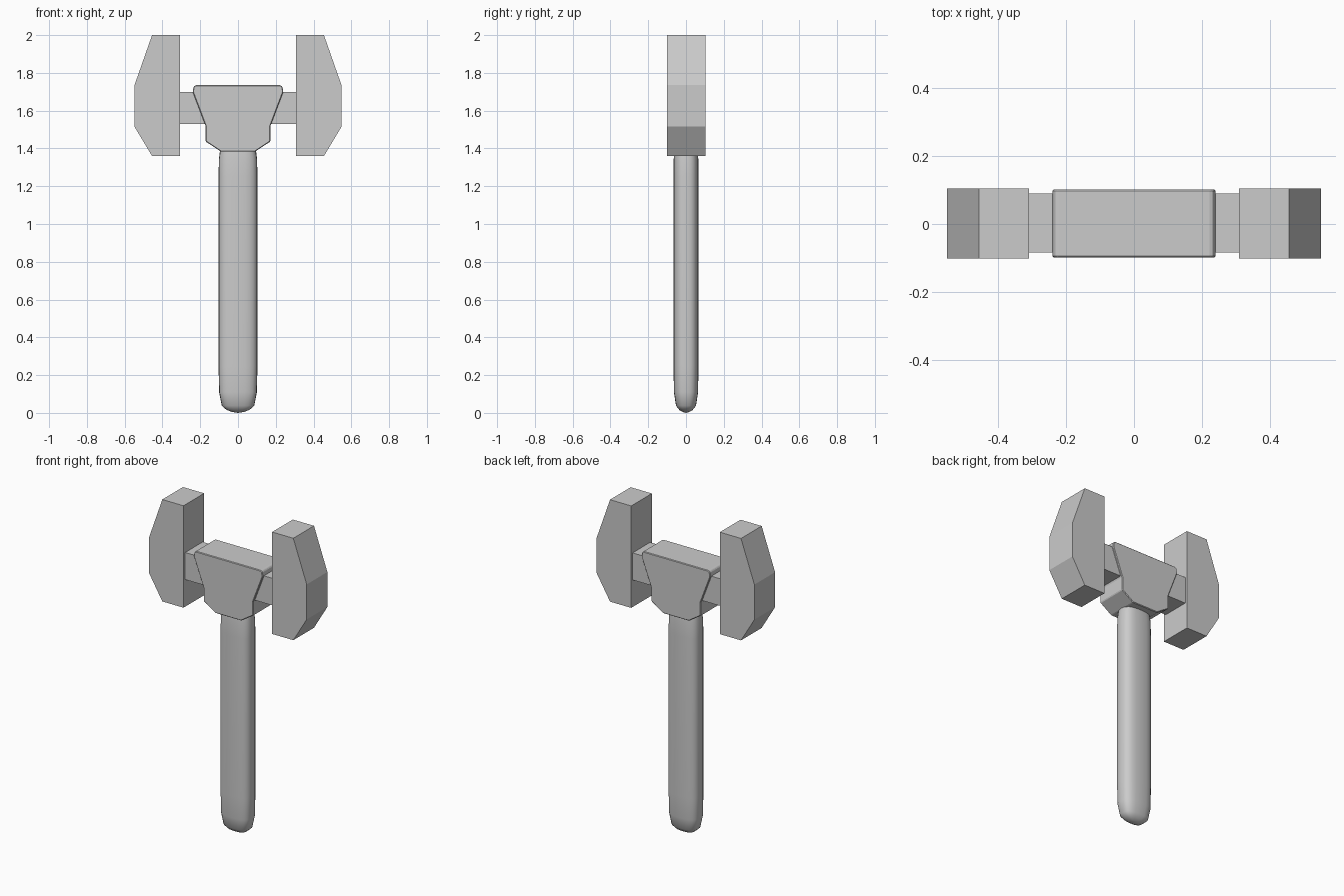
import bpy, bmesh, math

if "Cube" in bpy.data.objects:
    bpy.data.objects.remove(bpy.data.objects["Cube"])


def finish(bm, name, smooth=None):
    bmesh.ops.recalc_face_normals(bm, faces=bm.faces)
    mesh = bpy.data.meshes.new(name)
    bm.to_mesh(mesh)
    bm.free()
    obj = bpy.data.objects.new(name, mesh)
    bpy.context.collection.objects.link(obj)
    if smooth:
        bpy.ops.object.select_all(action='DESELECT')
        obj.select_set(True)
        bpy.context.view_layer.objects.active = obj
        bpy.ops.object.shade_smooth_by_angle(angle=math.radians(smooth))
    return obj


def extrude_profile(name, points, y0, y1):
    """Extrude an x-z outline between two y positions."""
    bm = bmesh.new()
    face = bm.faces.new([bm.verts.new((x, y0, z)) for x, z in points])
    new = bmesh.ops.extrude_face_region(bm, geom=[face])['geom']
    verts = [v for v in new if isinstance(v, bmesh.types.BMVert)]
    bmesh.ops.translate(bm, verts=verts, vec=(0, y1 - y0, 0))
    return finish(bm, name)


def mirrored(half):
    return half + [(-x, z) for x, z in reversed(half)]


# Jaws: chamfered blocks on either side
jaw = [(0.308, 1.36), (0.455, 1.36), (0.548, 1.515),
       (0.548, 1.735), (0.455, 2.0), (0.308, 2.0)]
for name, side in (("right_jaw", 1), ("left_jaw", -1)):
    extrude_profile(name, [(x * side, z) for x, z in jaw], -0.101, 0.104)

# Bar joining the jaws through the head
extrude_profile("cross_bar", mirrored([(0.31, 1.53), (0.31, 1.70)]), -0.084, 0.09)

# Central head, tapering down to the handle
head = extrude_profile("head", mirrored([
    (0.09, 1.383), (0.172, 1.437), (0.172, 1.52), (0.24, 1.70),
    (0.235, 1.727), (0.225, 1.735)]), -0.098, 0.101)
bevel = head.modifiers.new("soft_edges", 'BEVEL')
bevel.width = 0.004
bevel.segments = 1

# Handle: rounded-rectangle rings lofted upward from a domed end
rings = [(0.005, 0.03, 0.018), (0.015, 0.06, 0.035), (0.038, 0.086, 0.053),
         (0.11, 0.1, 0.064), (0.25, 0.103, 0.066), (1.25, 0.103, 0.066),
         (1.345, 0.101, 0.065), (1.39, 0.095, 0.06)]
SIDES = 24
bm = bmesh.new()
loops = []
for z, rx, ry in rings:
    loop = []
    for i in range(SIDES):
        a = 2 * math.pi * i / SIDES
        c, s = math.cos(a), math.sin(a)
        x = math.copysign(abs(c) ** 0.72, c) * rx
        y = math.copysign(abs(s) ** 0.72, s) * ry
        loop.append(bm.verts.new((x, y, z)))
    loops.append(loop)
for low, high in zip(loops, loops[1:]):
    for i in range(SIDES):
        j = (i + 1) % SIDES
        bm.faces.new((low[i], low[j], high[j], high[i]))
tip = bm.verts.new((0, 0, 0))
for i in range(SIDES):
    bm.faces.new((tip, loops[0][(i + 1) % SIDES], loops[0][i]))
bm.faces.new(loops[-1])
finish(bm, "handle", smooth=40)
